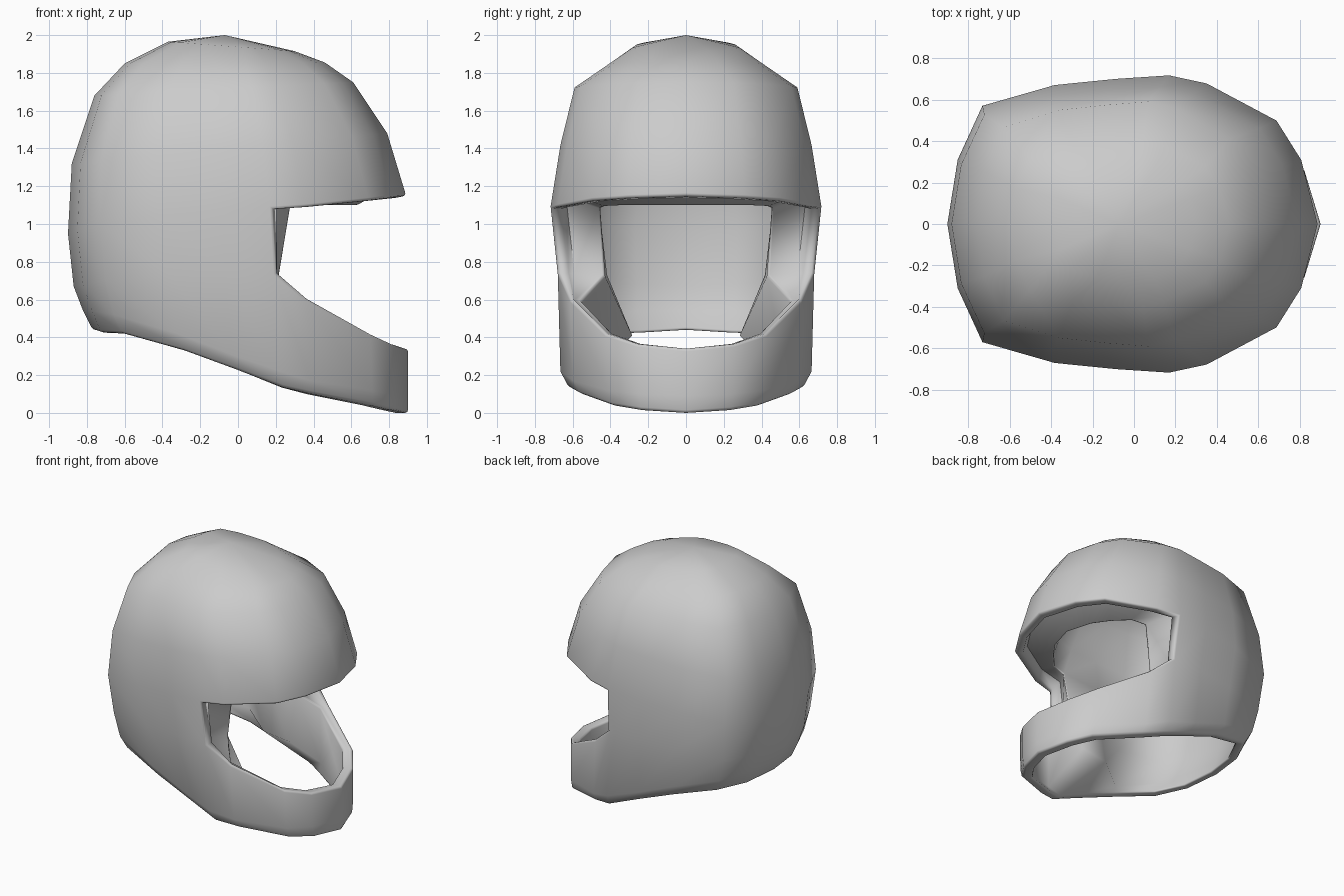
import bpy, bmesh

if "Cube" in bpy.data.objects:
    bpy.data.objects.remove(bpy.data.objects["Cube"])

# Half plan outline from the face (+x) round to the back (-x)
PLAN = [(.90, 0), (.82, .31), (.70, .50), (.36, .68), (.19, .72),
        (-.08, .70), (-.38, .67), (-.73, .57), (-.85, .31), (-.90, 0)]
# Rows from the bottom rim to the crown: front x, back x, half width
SIZE = [(.90, -.77, .62), (.90, -.82, .665), (.90, -.87, .68), (.89, -.90, .72),
        (.79, -.88, .665), (.61, -.76, .59), (.46, -.60, .40), (.30, -.37, .28)]
# Heights per column for the four lower rows
RIM = [0, .015, .04, .10, .135, .23, .33, .42, .425, .44]
LOW = [.09, .10, .12, .17, .22, .31, .42, .52, .54, .54]
EYE = [.34, .365, .42, .60, .74, .74, .73, .70, .68, .67]
BROW = [1.15, 1.14, 1.125, 1.09, 1.08, 1.065, 1.05, 1.0, .97, .95]
# Front and back heights of the dome rows
DOME = [(1.48, 1.32), (1.75, 1.68), (1.855, 1.85), (1.915, 1.965)]
DROP = [.03, .07, .09, .10]
CHIN_NARROW = {1: .88, 2: .90, 3: .95}
COLS, ROWS = len(PLAN), len(SIZE)
OPEN_COL = 4


def height(c, r):
    if r < 4:
        return (RIM, LOW, EYE, BROW)[r][c]
    f = (PLAN[c][0] + .9) / 1.8
    a, b = DOME[r - 4]
    return b + (a - b) * f


def place(c, r, inset=0.0):
    xf, xb, w = SIZE[r]
    k = max(.15, 1 - inset / w)
    if r < 3:
        k *= CHIN_NARROW.get(c, 1)
    mid, half = (xf + xb) / 2, (xf - xb) / 2 - inset
    return [mid + PLAN[c][0] / .9 * half, PLAN[c][1] / .72 * w * k, height(c, r)]


def lining(c, r):
    """Inner wall: thin shell with thick cheek pads and a brow pad."""
    if r == 0 or (r < 3 and c < OPEN_COL):
        p = place(c, r, .06)
        if c < OPEN_COL:
            p[0] -= .02
        return p
    if r < 3:
        t = {4: (.38, .25), 5: (.33, .25)}.get(c, (.06, .08))[r - 1]
        p = place(c, r, t)
        if c == OPEN_COL:
            p[0] = .24 if r == 1 else .22
        if c <= OPEN_COL + 1:
            p[2] = .41 if r == 1 else .73
        return p
    if r == 3:
        p = place(c, r, .27 if c <= OPEN_COL else (.25 if c == 5 else .09))
        p[2] = min(p[2], 1.095)
        p[0] = {3: .38, 4: .28}.get(c, p[0])
        return p
    p = place(c, r, .10 if r < 6 else .06)
    p[2] -= DROP[r - 4]
    return p


bm = bmesh.new()
outer = [[bm.verts.new(place(c, r)) for c in range(COLS)] for r in range(ROWS)]
inner = [[bm.verts.new(lining(c, r)) for c in range(COLS)] for r in range(ROWS)]

# Outer shell and lining, leaving the face opening free
for grid, top in ((outer, 2.0), (inner, 1.9)):
    for r in range(ROWS - 1):
        for c in range(COLS - 1):
            if r == 2 and c < OPEN_COL:
                continue
            bm.faces.new((grid[r][c], grid[r][c + 1],
                          grid[r + 1][c + 1], grid[r + 1][c]))
    crown = bm.verts.new((-.07, 0, top))
    for c in range(COLS - 1):
        bm.faces.new((grid[-1][c], grid[-1][c + 1], crown))


# Edges joining shell and lining, with a groove behind the brow and side rims
round_edges = []


def lip(path, width, groove):
    loops = [[outer[r][c] for c, r in path], [], [], [inner[r][c] for c, r in path]]
    for (c, r), a, b in zip(path, loops[0], loops[3]):
        gap = max((b.co - a.co).length, .001)
        for k, loop in ((1.0, loops[1]), (1.5, loops[2])):
            v = bm.verts.new(a.co.lerp(b.co, min(.3 * k, width * k / gap)))
            loop.append(v)
        g = loops[2][-1].co
        if groove and r == 3:
            g.z += .06
        if groove and c == OPEN_COL:
            g.x -= .06
    for la, lb in zip(loops, loops[1:]):
        for i in range(len(path) - 1):
            bm.faces.new((la[i], la[i + 1], lb[i + 1], lb[i]))
    for loop in (loops[0], loops[3]):
        round_edges.extend(bm.edges.get(p) for p in zip(loop, loop[1:]))


lip([(c, 0) for c in range(COLS)], .03, False)
lip([(c, 2) for c in range(OPEN_COL + 1)] +
    [(c, 3) for c in range(OPEN_COL, -1, -1)], .06, True)

bmesh.ops.recalc_face_normals(bm, faces=bm.faces)
# Round the rim edges
bmesh.ops.bevel(bm, geom=round_edges, offset=.015, segments=2, profile=.5,
                affect='EDGES', clamp_overlap=True)
for v in bm.verts:
    if abs(v.co.y) < .002:
        v.co.y = 0
mesh = bpy.data.meshes.new("helmet_shell")
bm.to_mesh(mesh)
bm.free()
helmet = bpy.data.objects.new("helmet_shell", mesh)
bpy.context.collection.objects.link(helmet)

# Mirror to the other side and smooth
mirror = helmet.modifiers.new("mirror", 'MIRROR')
mirror.use_axis = (False, True, False)
mirror.use_clip = True
bpy.context.view_layer.objects.active = helmet
helmet.select_set(True)
bpy.ops.object.modifier_apply(modifier="mirror")
bpy.ops.object.shade_smooth_by_angle(angle=1.4)
